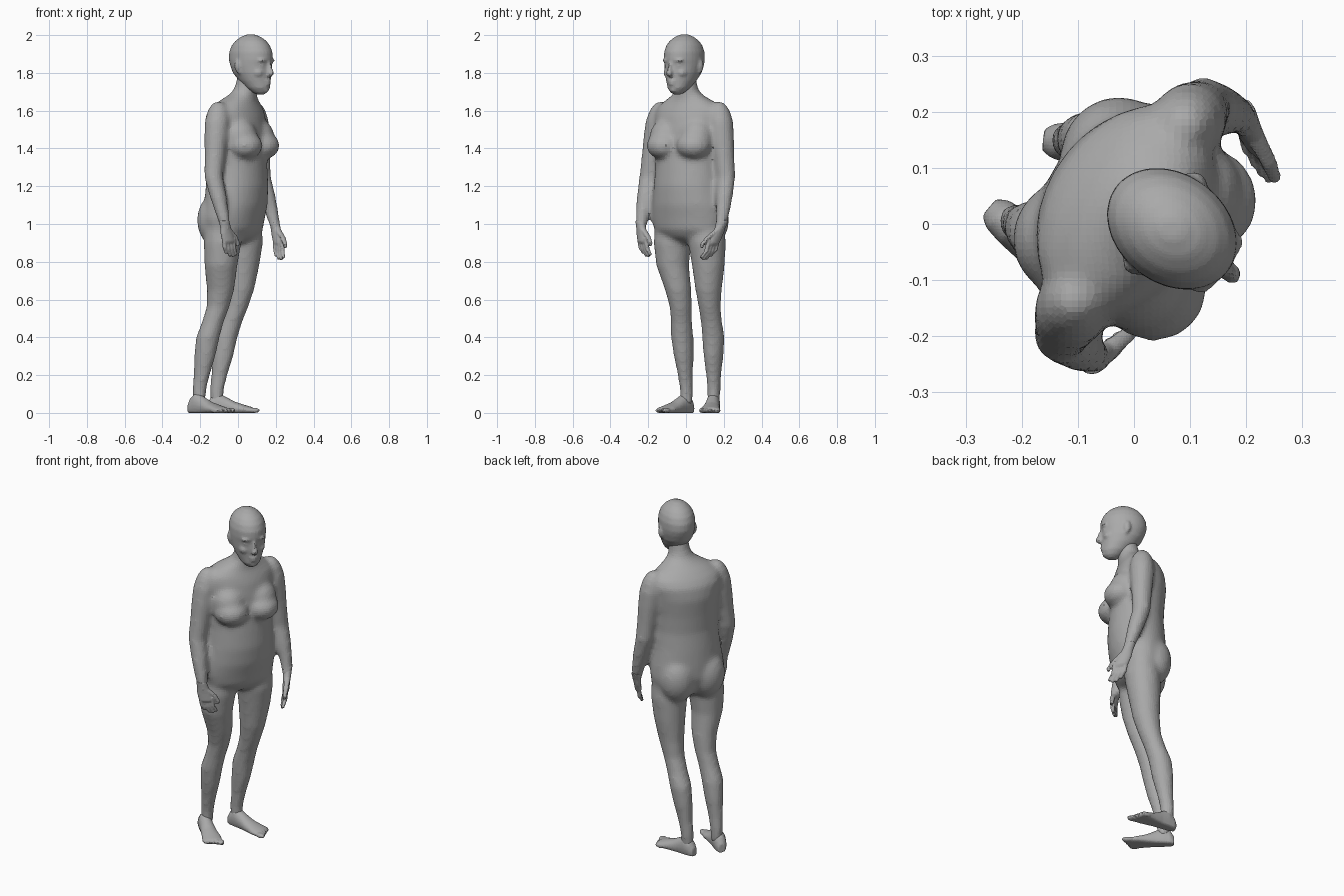
import bpy
import bmesh
from math import cos, sin, pi, radians
from mathutils import Vector, Matrix

cube = bpy.data.objects.get("Cube")
if cube:
    bpy.data.objects.remove(cube, do_unlink=True)

UP = Vector((0, 0, 1))
BODY_YAW, HEAD_YAW = -30, -37

skin = bpy.data.materials.new("plain_grey")
skin.use_nodes = True
grey = (.4, .4, .4, 1)
skin.diffuse_color = grey
skin.node_tree.nodes["Principled BSDF"].inputs["Base Color"].default_value = grey


def axes(yaw):
    """Forward and left directions for a heading in degrees."""
    angle = radians(yaw)
    return Vector((cos(angle), sin(angle), 0)), Vector((-sin(angle), cos(angle), 0))


def tube(bm, rings, u, v, sides=20):
    """Closed loft through ellipses given as (centre, radius along u, radius along v)."""
    loops = []
    for centre, a, b in rings:
        turn = [2 * pi * i / sides for i in range(sides)]
        loops.append([bm.verts.new(centre + u * a * cos(t) + v * b * sin(t)) for t in turn])
    for low, high in zip(loops, loops[1:]):
        for i in range(sides):
            j = (i + 1) % sides
            bm.faces.new((low[i], low[j], high[j], high[i]))
    bm.faces.new(loops[0][::-1])
    bm.faces.new(loops[-1])


def blob(bm, centre, radii, yaw):
    """Ellipsoid with radii along forward, left and up."""
    matrix = (Matrix.Translation(centre) @ Matrix.Rotation(radians(yaw), 4, 'Z')
              @ Matrix.Diagonal((*radii, 1)))
    bmesh.ops.create_icosphere(bm, subdivisions=3, radius=1, matrix=matrix)


def along(path, z):
    """Point at height z on a path of joints listed from top to bottom."""
    if z >= path[0][2]:
        return Vector((path[0][0], path[0][1], z))
    for top, bottom in zip(path, path[1:]):
        if z >= bottom[2]:
            return Vector(bottom).lerp(Vector(top), (z - bottom[2]) / (top[2] - bottom[2]))
    return Vector((path[-1][0], path[-1][1], z))


def finish(bm, name, voxel, smoothing):
    """Merge the overlapping volumes into one soft surface."""
    bmesh.ops.recalc_face_normals(bm, faces=bm.faces)
    mesh = bpy.data.meshes.new(name)
    bm.to_mesh(mesh)
    bm.free()
    mesh.materials.append(skin)
    obj = bpy.data.objects.new(name, mesh)
    bpy.context.collection.objects.link(obj)
    remesh = obj.modifiers.new("merge", 'REMESH')
    remesh.mode = 'VOXEL'
    remesh.voxel_size = voxel
    soften = obj.modifiers.new("soften", 'SMOOTH')
    soften.factor = .5
    soften.iterations = smoothing


# Joint paths, top to bottom
right_leg = [(-.078, -.07, .95), (-.09, -.075, .8), (-.093, -.03, .6),
             (-.16, -.02, .4), (-.205, .003, .12)]
left_leg = [(.035, .108, .95), (.028, .118, .8), (.008, .12, .6),
            (-.065, .145, .4), (-.112, .147, .12)]
right_arm = [(-.105, -.135, 1.62), (-.13, -.198, 1.25), (-.07, -.24, 1), (-.05, -.23, .91)]
left_arm = [(.09, .176, 1.62), (.125, .212, 1.25), (.195, .19, 1), (.215, .145, .9)]

# Thickness by height: depth and width for legs, one radius for arms
leg_sizes = [(.04, .034, .032), (.12, .038, .035), (.2, .045, .039), (.3, .059, .051),
             (.4, .064, .059), (.48, .059, .056), (.56, .062, .058), (.65, .074, .069),
             (.78, .088, .087), (.9, .1, .1), (1, .09, .095)]
arm_sizes = [(.95, .024), (.98, .028), (1.05, .036), (1.15, .046), (1.25, .05),
             (1.35, .055), (1.45, .063), (1.54, .067), (1.6, .056), (1.635, .035), (1.65, .015)]

# Torso and neck: x, y, z, half depth, half width
torso = [(-.02, .018, .9, .05, .09), (-.02, .018, .93, .1, .165), (-.02, .018, .97, .13, .202),
         (-.022, .018, 1.03, .145, .212), (-.012, .016, 1.1, .154, .206),
         (-.005, .013, 1.2, .156, .192), (-.003, .013, 1.3, .149, .184),
         (-.008, .016, 1.4, .148, .186), (-.014, .021, 1.5, .149, .194),
         (-.014, .023, 1.57, .139, .205), (-.008, .02, 1.61, .12, .195),
         (.002, .016, 1.645, .097, .15), (.02, .01, 1.675, .076, .098),
         (.035, .005, 1.7, .065, .067), (.045, .002, 1.74, .059, .056), (.06, -.006, 1.82, .058, .054)]

bm = bmesh.new()
ahead, leftward = axes(BODY_YAW)
tube(bm, [(Vector((x, y, z)), a, b) for x, y, z, a, b in torso], ahead, leftward, 32)
for path in (right_leg, left_leg):
    tube(bm, [(along(path, z), a, b) for z, a, b in leg_sizes], ahead, leftward)
for path in (right_arm, left_arm):
    tube(bm, [(along(path, z), r, r) for z, r in arm_sizes], ahead, leftward)
for side in (-1, 1):
    # breasts, with a fuller lower half and a long slope up to the chest
    centre = ahead * .092 + leftward * side * .09 + Vector((0, .01, 1.415))
    blob(bm, centre, (.097, .096, .075), BODY_YAW)
    blob(bm, centre - ahead * .03 + UP * .045, (.094, .095, .1), BODY_YAW)
    # buttocks
    blob(bm, ahead * -.085 + leftward * side * .085 + Vector((0, .008, 1.02)),
         (.1, .105, .14), BODY_YAW)
finish(bm, "body", .013, 11)

# Head: height, forward offset, half depth, half width
skull = [(1.685, .06, .018, .016), (1.697, .056, .042, .036), (1.72, .045, .066, .056),
         (1.76, .022, .09, .075), (1.8, .006, .11, .089), (1.84, -.003, .118, .096),
         (1.87, -.004, .126, .098), (1.91, -.004, .124, .097), (1.945, -.004, .109, .087),
         (1.97, -.004, .087, .071), (1.99, -.004, .058, .048), (2.004, -.004, .02, .018)]
nose = [(1.782, .122, .012, .014), (1.795, .132, .018, .018),
        (1.82, .124, .015, .011), (1.855, .114, .012, .009)]
ahead, leftward = axes(HEAD_YAW)
crown = Vector((.071, -.011, 0))


def on_head(forward, across, z):
    return crown + ahead * forward + leftward * across + UP * z


bm = bmesh.new()
for profile in (skull, nose):
    tube(bm, [(on_head(f, 0, z), a, b) for z, f, a, b in profile], ahead, leftward, 28)
for side in (-1, 1):
    blob(bm, on_head(.098, side * .036, 1.866), (.02, .03, .011), HEAD_YAW)    # brow
    blob(bm, on_head(.093, side * .036, 1.838), (.016, .018, .009), HEAD_YAW)  # eye
    blob(bm, on_head(.073, side * .043, 1.8), (.032, .03, .026), HEAD_YAW)     # cheek
    blob(bm, on_head(-.02, side * .095, 1.838), (.02, .014, .034), HEAD_YAW)   # ear
    blob(bm, on_head(-.016, side * .09, 1.812), (.012, .012, .018), HEAD_YAW)  # ear lobe
for z, width in ((1.757, .026), (1.741, .022)):
    blob(bm, on_head(.107, 0, z), (.014, width, .009), HEAD_YAW)               # lips
blob(bm, on_head(.09, 0, 1.71), (.02, .024, .016), HEAD_YAW)                   # chin
finish(bm, "head", .008, 4)


def hand(name, path, tip, yaw):
    """Palm, four curled fingers and a thumb; spread runs from little finger to index."""
    spread, normal = axes(yaw)
    wrist, knuckle = Vector(path[2]), Vector(path[3])
    reach = Vector(tip) - knuckle
    curl = Vector((reach.x, reach.y, 0))
    bm = bmesh.new()
    palm = [(-.2, .028, .026), (.2, .031, .023), (.55, .039, .02), (1, .04, .018), (1.12, .036, .013)]
    tube(bm, [(wrist.lerp(knuckle, t), a, b) for t, a, b in palm], spread, normal)
    for i, length in enumerate((.8, .97, 1, .9)):
        root = knuckle + spread * (.02 * i - .03)
        middle = root + reach * length * .55 - curl * .15
        end = root + reach * length
        tube(bm, [(root + UP * .015, .012, .013), (middle, .011, .012),
                  (end + UP * .008, .01, .01), (end, .006, .006)], spread, normal, 10)
    base = wrist.lerp(knuckle, .35) + spread * .02
    thumb = knuckle + spread * .05 + curl * .5 - UP * .01
    tube(bm, [(base, .017, .017), (base.lerp(thumb, .5) + spread * .008, .015, .015),
              (thumb, .012, .012), (thumb - UP * .018, .007, .007)], spread, normal, 10)
    finish(bm, name, .005, 2)


hand("right_hand", right_arm, (-.035, -.205, .825), 35)
hand("left_hand", left_arm, (.222, .1, .808), -50)


def foot(name, heel, yaw, side):
    """Flat-soled foot lofted from heel to ball, with five toes."""
    forward, left = axes(yaw)
    heel = Vector(heel)
    bm = bmesh.new()
    # distance from heel, half width, height
    shape = [(0, .02, .05), (.02, .032, .085), (.055, .037, .11), (.1, .039, .084),
             (.15, .045, .058), (.2, .053, .042), (.24, .051, .03)]
    tube(bm, [(heel + forward * s + UP * h * .4, w, h * .6) for s, w, h in shape], left, UP)
    for i in range(5):
        size = .011 if i else .017
        place = heel + forward * (.254 - .01 * i) + left * side * (.0205 * i - .038)
        blob(bm, place + UP * .013, (.03, size, .014), yaw)
    for vert in bm.verts:
        vert.co.z = max(vert.co.z, 0)
    finish(bm, name, .006, 3)


foot("right_foot", (-.258, .03, 0), -40, -1)
foot("left_foot", (-.162, .15, 0), -6, 1)
